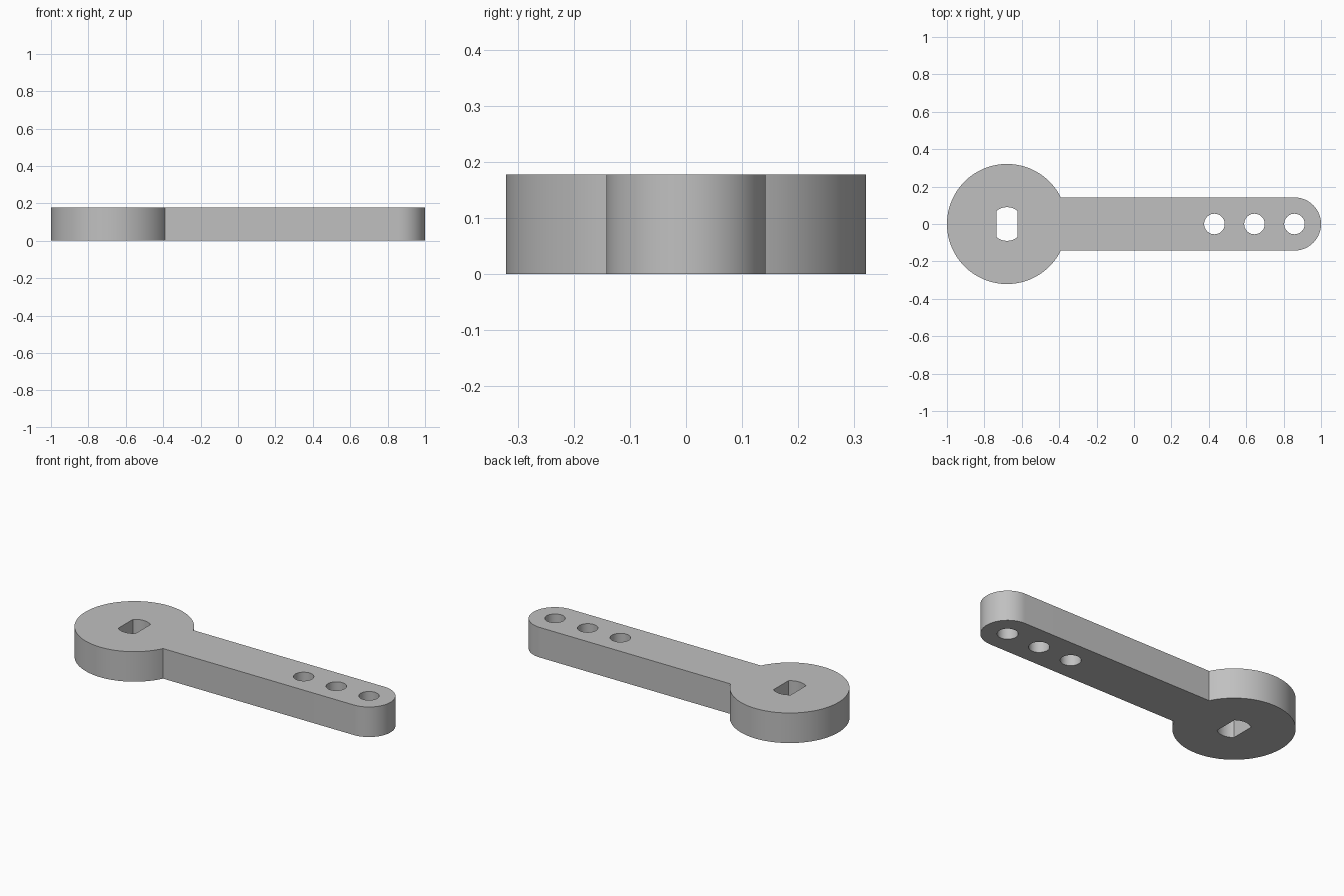
import bpy, bmesh
from math import pi, cos, sin, asin, acos

cube = bpy.data.objects.get("Cube")
if cube:
    bpy.data.objects.remove(cube, do_unlink=True)

THICK = 0.178
HUB_X, HUB_R = -0.679, 0.321
ARM_R = 0.142
TIP_X = 1 - ARM_R
HOLE_R = 0.055
SLOT_R, SLOT_HALF = 0.09, 0.057


def arc(cx, r, start, end, n):
    """Points along an arc centred on the x axis, both ends included."""
    return [(cx + r * cos(start + (end - start) * i / n),
             r * sin(start + (end - start) * i / n)) for i in range(n + 1)]


# Outline: round hub joined to a straight arm with a rounded tip
join = asin(ARM_R / HUB_R)
outline = arc(HUB_X, HUB_R, join, 2 * pi - join, 80)
outline += arc(TIP_X, ARM_R, -pi / 2, pi / 2, 40)

# Shaft slot: circle with two flat sides
flat = acos(SLOT_HALF / SLOT_R)
slot = arc(HUB_X, SLOT_R, flat, pi - flat, 16)
slot += arc(HUB_X, SLOT_R, pi + flat, 2 * pi - flat, 16)

# Three round holes along the arm
holes = [arc(TIP_X - 0.214 * i, HOLE_R, 0, 2 * pi, 40)[:-1] for i in range(3)]

# Fill the flat profile, then extrude it to full thickness
bm = bmesh.new()
edges = []
for loop in [outline, slot] + holes:
    verts = [bm.verts.new((x, y, 0)) for x, y in loop]
    edges += [bm.edges.new((a, b)) for a, b in zip(verts, verts[1:] + verts[:1])]
bmesh.ops.triangle_fill(bm, edges=edges, use_beauty=True, normal=(0, 0, 1))
result = bmesh.ops.extrude_face_region(bm, geom=bm.faces[:], use_keep_orig=True)
top = [v for v in result["geom"] if isinstance(v, bmesh.types.BMVert)]
bmesh.ops.translate(bm, verts=top, vec=(0, 0, THICK))
bmesh.ops.recalc_face_normals(bm, faces=bm.faces[:])
mesh = bpy.data.meshes.new("lever_arm")
bm.to_mesh(mesh)
bm.free()

# Plain grey finish
grey = bpy.data.materials.new("plain grey")
grey.use_nodes = True
colour = (0.53, 0.53, 0.53, 1)
grey.diffuse_color = colour
for node in grey.node_tree.nodes:
    if node.type == 'BSDF_PRINCIPLED':
        node.inputs["Base Color"].default_value = colour
mesh.materials.append(grey)

lever = bpy.data.objects.new("lever_arm", mesh)
bpy.context.collection.objects.link(lever)
bpy.ops.object.select_all(action='DESELECT')
lever.select_set(True)
bpy.context.view_layer.objects.active = lever
bpy.ops.object.shade_smooth_by_angle(angle=pi / 6)
